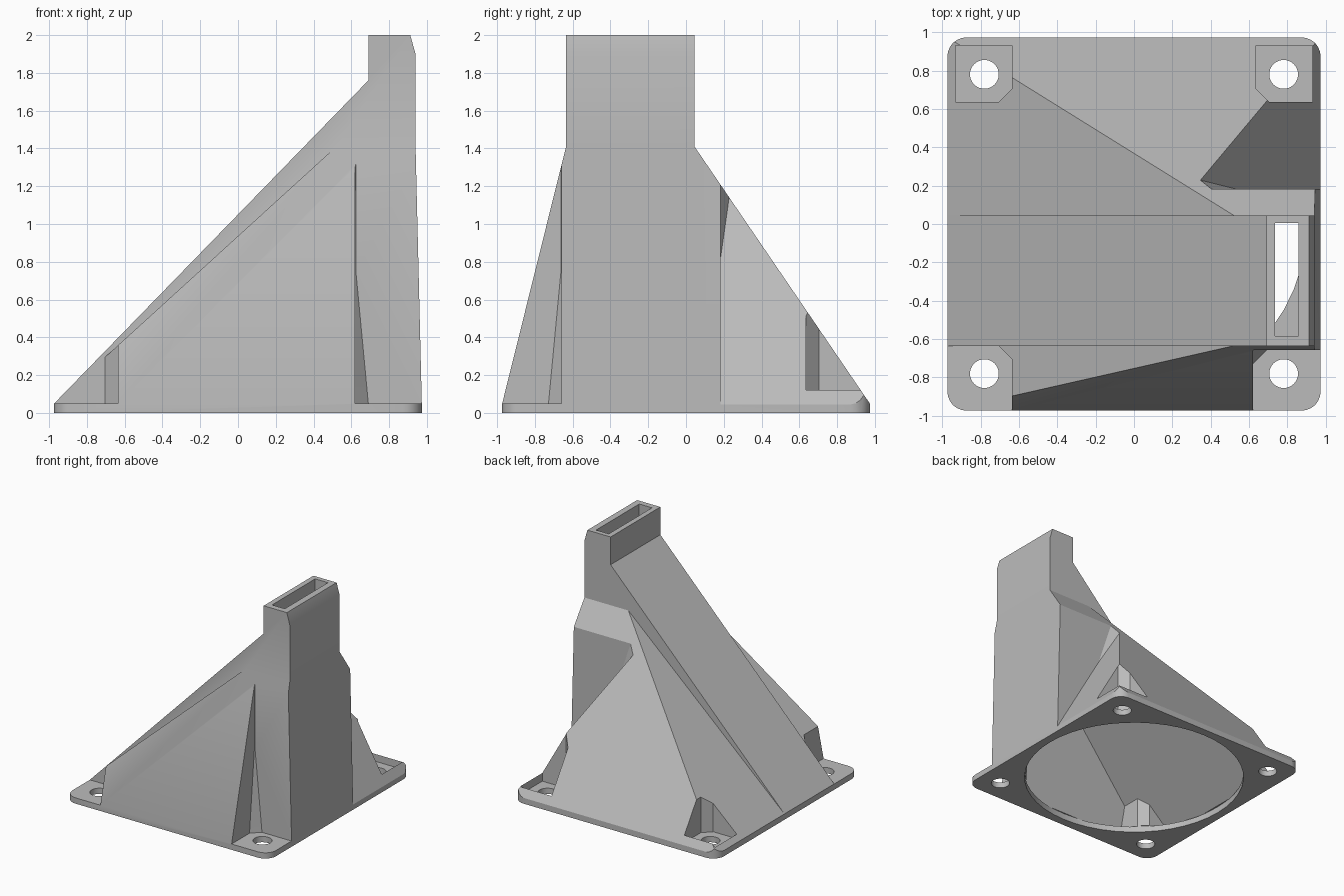
import bpy, bmesh, math
from mathutils import Vector

cube = bpy.data.objects.get("Cube")
if cube:
    bpy.data.objects.remove(cube, do_unlink=True)

grey = bpy.data.materials.new("light_grey_plastic")
grey.use_nodes = True
grey.diffuse_color = (0.5, 0.5, 0.5, 1)
grey.node_tree.nodes["Principled BSDF"].inputs["Base Color"].default_value = (0.5, 0.5, 0.5, 1)

HALF = 0.973   # half width of the flange
FLANGE = 0.05  # flange thickness


def hull(name, points):
    """Solid from the convex hull of a few points."""
    bm = bmesh.new()
    for p in points:
        bm.verts.new(p)
    res = bmesh.ops.convex_hull(bm, input=bm.verts[:])
    junk = {g for g in res["geom_interior"] + res["geom_unused"] if isinstance(g, bmesh.types.BMVert)}
    bmesh.ops.delete(bm, geom=list(junk), context="VERTS")
    bmesh.ops.dissolve_limit(bm, angle_limit=0.002, verts=bm.verts[:], edges=bm.edges[:])
    bmesh.ops.recalc_face_normals(bm, faces=bm.faces[:])
    return finish(name, bm)


def prism(name, profile, y0, y1):
    """Extrude an x-z profile along y."""
    bm = bmesh.new()
    face = bm.faces.new([bm.verts.new((x, y0, z)) for x, z in profile])
    ext = bmesh.ops.extrude_face_region(bm, geom=[face])
    moved = [g for g in ext["geom"] if isinstance(g, bmesh.types.BMVert)]
    bmesh.ops.translate(bm, verts=moved, vec=(0, y1 - y0, 0))
    bmesh.ops.recalc_face_normals(bm, faces=bm.faces[:])
    return finish(name, bm)


def finish(name, bm):
    mesh = bpy.data.meshes.new(name)
    bm.to_mesh(mesh)
    bm.free()
    mesh.materials.append(grey)
    obj = bpy.data.objects.new(name, mesh)
    bpy.context.collection.objects.link(obj)
    return obj


def combine(target, other, operation):
    """Apply a boolean and discard the helper."""
    mod = target.modifiers.new("combine", "BOOLEAN")
    mod.operation, mod.object, mod.solver = operation, other, "EXACT"
    bpy.context.view_layer.objects.active = target
    bpy.ops.object.modifier_apply(modifier=mod.name)
    bpy.data.objects.remove(other, do_unlink=True)


def cylinder(name, radius, z0, z1, n, cx=0, cy=0):
    return hull(name, [(cx + radius * math.cos(math.tau * i / n), cy + radius * math.sin(math.tau * i / n), z)
                       for i in range(n) for z in (z0, z1)])


def rect(x0, x1, y0, y1, z):
    return [(x, y, z) for x in (x0, x1) for y in (y0, y1)]


def square(half, z):
    return rect(-half, half, -half, half, z)


def rounded_block(name, half, r, z0, z1, steps=6):
    pts = []
    for q in range(4):
        cx = (half - r) * (1 if q in (0, 3) else -1)
        cy = (half - r) * (1 if q < 2 else -1)
        for i in range(steps + 1):
            a = math.pi / 2 * (q + i / steps)
            pts += [(cx + r * math.cos(a), cy + r * math.sin(a), z) for z in (z0, z1)]
    return hull(name, pts)


# Recess on the rear corner of the upright side
def recess(name, shift=(0, 0, 0)):
    c, a, e = Vector((0.53, 0.183, 0.82)), Vector((0.34, 0.23, 1.152)), Vector((0.4, 0.183, 1.215))
    pts = [c, c + (a - c) * 3, c + (e - c) * 3, (-0.04, 1.1, 1.82)]
    pts += [(1.1, y, z) for y in (0.183, 1.1) for z in (-0.177, 2.02)]
    return hull(name, [Vector(p) + Vector(shift) for p in pts])


# Screw pocket with a chamfered inner corner; wall grows it for the cavity
def pocket(sx, sy, inner_x, inner_y, outer, top_chamfer, wall=0.0):
    pts = []
    for chamfer, z in ((0.07, FLANGE), (top_chamfer, 0.75), (top_chamfer, 1.6)):
        ix, iy, out = inner_x - wall, inner_y - wall, outer + wall
        pts += [(sx * x, sy * y, z) for x, y in
                ((ix, out), (ix, iy + chamfer), (ix + chamfer, iy), (out, iy), (out, out))]
    return hull("pocket_cutter", pts)


POCKETS = ((1, -1, 0.62, 0.658, 1.2, 0.004), (-1, -1, 0.635, 0.635, 1.2, 0.07),
           (1, 1, 0.635, 0.635, 0.93, 0.07), (-1, 1, 0.635, 0.635, 0.93, 0.07))

# Flange and tapering shell with rounded corners
duct = hull("fan_duct", square(HALF, 0) + square(HALF, FLANGE) + rect(0.52, 0.94, -0.635, 0.045, 1.41))
combine(duct, rounded_block("corner_trim", HALF, 0.1, -0.1, 2.1), "INTERSECT")
combine(duct, recess("recess_cutter"), "DIFFERENCE")
for spec in POCKETS:
    combine(duct, pocket(*spec), "DIFFERENCE")

# Sloping spine and outlet spout
spine = prism("spine", [(-HALF, FLANGE), (0.69, 1.76), (0.69, 2), (0.912, 2), (0.94, 1.9),
                        (0.94, 1.41), (HALF, FLANGE)], -0.635, 0.045)
combine(duct, spine, "UNION")

# Cavity following the shell, with walls left around the recess and pockets
cavity = hull("cavity_cutter", square(0.89, FLANGE) + rect(0.56, 0.86, -0.585, 0, 1.34))
combine(cavity, recess("recess_wall", (-0.05, -0.04, 0)), "DIFFERENCE")
for spec in POCKETS:
    combine(cavity, pocket(*spec, wall=0.04), "DIFFERENCE")
combine(duct, cavity, "DIFFERENCE")

# Outlet slot and round inlet
combine(duct, hull("slot_cutter", rect(0.735, 0.857, -0.585, 0.005, 0.2) + rect(0.735, 0.857, -0.585, 0.005, 2.1)),
        "DIFFERENCE")
combine(duct, cylinder("inlet_cutter", 0.9, -0.05, FLANGE + 0.004, 48), "DIFFERENCE")

# Screw holes
for sx in (-1, 1):
    for sy in (-1, 1):
        combine(duct, cylinder("hole_cutter", 0.075, -0.1, 0.12, 32, sx * 0.78, sy * 0.78), "DIFFERENCE")

# Smooth the round parts, keep edges sharp
bpy.ops.object.select_all(action="DESELECT")
duct.select_set(True)
bpy.context.view_layer.objects.active = duct
bpy.ops.object.shade_smooth_by_angle(angle=math.radians(16))
